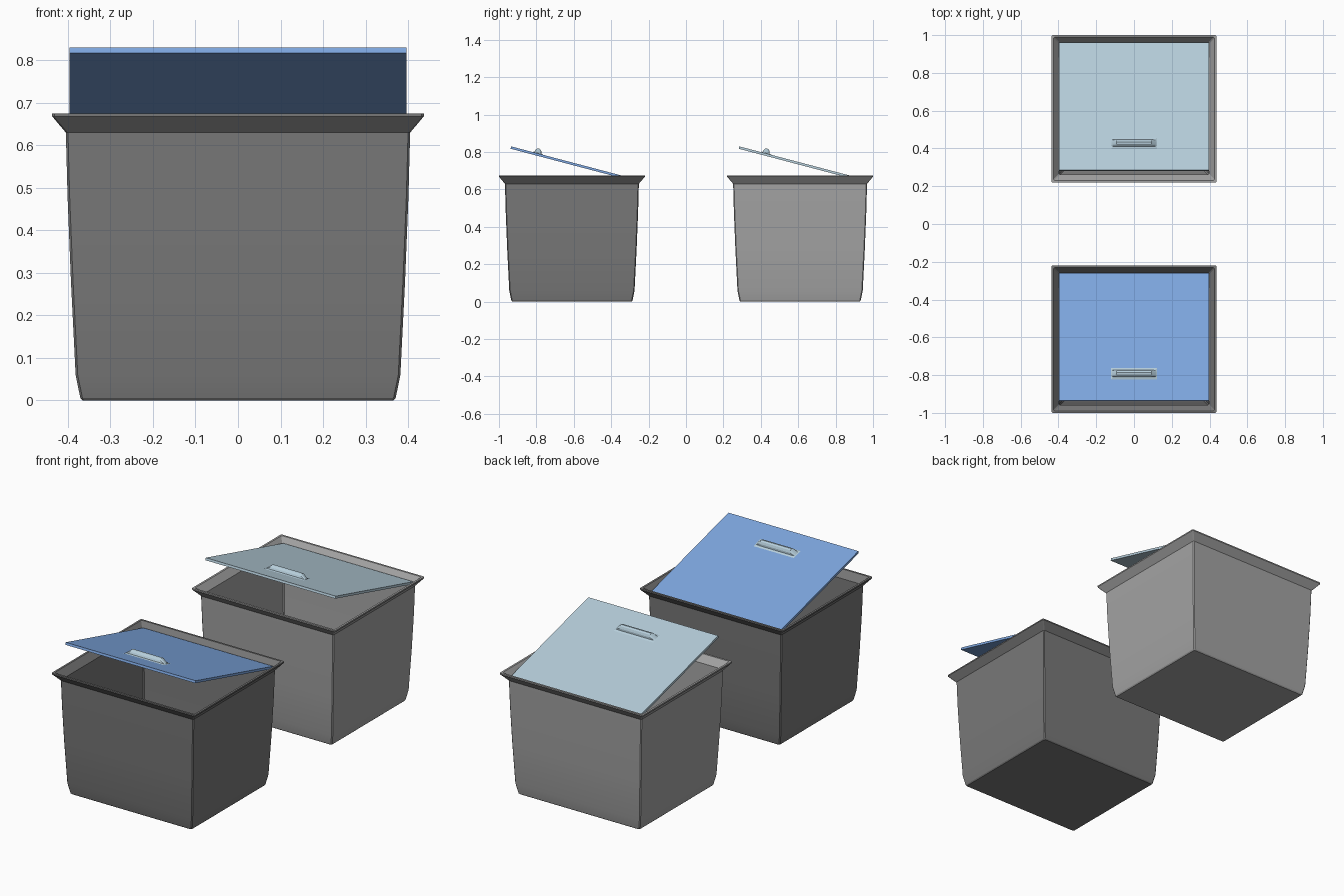
import bpy, bmesh, math
from mathutils import Matrix

if "Cube" in bpy.data.objects:
    bpy.data.objects.remove(bpy.data.objects["Cube"])


def material(name, rgb):
    m = bpy.data.materials.new(name)
    m.diffuse_color = (*rgb, 1)
    m.use_nodes = True
    m.node_tree.nodes["Principled BSDF"].inputs["Base Color"].default_value = m.diffuse_color
    return m


DARK = material("dark grey", (0.19, 0.19, 0.19))
LIGHT = material("light grey", (0.37, 0.37, 0.37))
BLUE = material("blue", (0.21, 0.39, 0.75))
PALE = material("pale blue", (0.47, 0.62, 0.71))


def loft(name, rings, mat, smooth=False):
    """Skin a list of equal-length rings and cap both ends."""
    bm = bmesh.new()
    loops = [[bm.verts.new(p) for p in ring] for ring in rings]
    n = len(loops[0])
    for a, b in zip(loops, loops[1:]):
        for i in range(n):
            j = (i + 1) % n
            bm.faces.new((a[i], a[j], b[j], b[i]))
    bm.faces.new(loops[0][::-1])
    bm.faces.new(loops[-1])
    bmesh.ops.recalc_face_normals(bm, faces=bm.faces)
    me = bpy.data.meshes.new(name)
    bm.to_mesh(me)
    bm.free()
    me.materials.append(mat)
    ob = bpy.data.objects.new(name, me)
    bpy.context.collection.objects.link(ob)
    if smooth:
        bpy.ops.object.select_all(action='DESELECT')
        ob.select_set(True)
        bpy.context.view_layer.objects.active = ob
        bpy.ops.object.shade_smooth_by_angle(angle=math.radians(22))
    return ob


def rect_ring(hx, hy, z, c=0.005):
    """Rectangle with slightly cut corners."""
    return [(hx - c, -hy, z), (hx, -hy + c, z), (hx, hy - c, z), (hx - c, hy, z),
            (-hx + c, hy, z), (-hx, hy - c, z), (-hx, -hy + c, z), (-hx + c, -hy, z)]


# Tub wall: outside from floor to flared rim, then back down the inside
TUB = [(0.366, 0), (0.371, 0.006), (0.382, 0.06), (0.393, 0.28), (0.401, 0.48), (0.405, 0.63),
       (0.437, 0.668), (0.437, 0.675), (0.426, 0.675), (0.396, 0.638),
       (0.391, 0.48), (0.383, 0.28), (0.372, 0.06), (0.358, 0.012)]

LID_FRONT, LID_BACK = -0.325, 0.35      # relative to the tub centre
Z_FRONT, Z_BACK = 0.83, 0.652
SLOPE = math.atan2(Z_BACK - Z_FRONT, LID_BACK - LID_FRONT)


def make_bin(prefix, cy, tub_mat, lid_mat):
    # Tub
    tub = loft(prefix + "_tub", [rect_ring(h, h - 0.047, z) for h, z in TUB], tub_mat, True)
    tub.location.y = cy

    # Tilted lid
    length = math.hypot(LID_BACK - LID_FRONT, Z_BACK - Z_FRONT)
    lid_matrix = Matrix.Translation((0, cy + LID_FRONT, Z_FRONT)) @ Matrix.Rotation(SLOPE, 4, 'X')
    t = 0.013
    lid = loft(prefix + "_lid",
               [[(x, 0, 0), (x, length, 0), (x, length, -t), (x, 0, -t)] for x in (-0.396, 0.396)],
               lid_mat)
    lid.matrix_world = lid_matrix

    # Handle base and rounded bar on the lid
    at = lid_matrix @ Matrix.Translation((0, 0.147, 0))
    base = loft(prefix + "_handle_base",
                [rect_ring(0.128, 0.036, -0.002, 0.001), rect_ring(0.115, 0.024, 0.003, 0.001)],
                PALE)
    base.matrix_world = at
    arc = [math.pi * i / 6 for i in range(7)]
    bar = loft(prefix + "_handle_bar",
               [[(x, 0.020 * math.cos(a), h * math.sin(a)) for a in arc]
                for x, h in ((-0.118, 0.003), (-0.092, 0.027), (0.092, 0.027), (0.118, 0.003))],
               PALE, True)
    bar.matrix_world = at


make_bin("front", -0.61, DARK, BLUE)
make_bin("back", 0.61, LIGHT, PALE)
